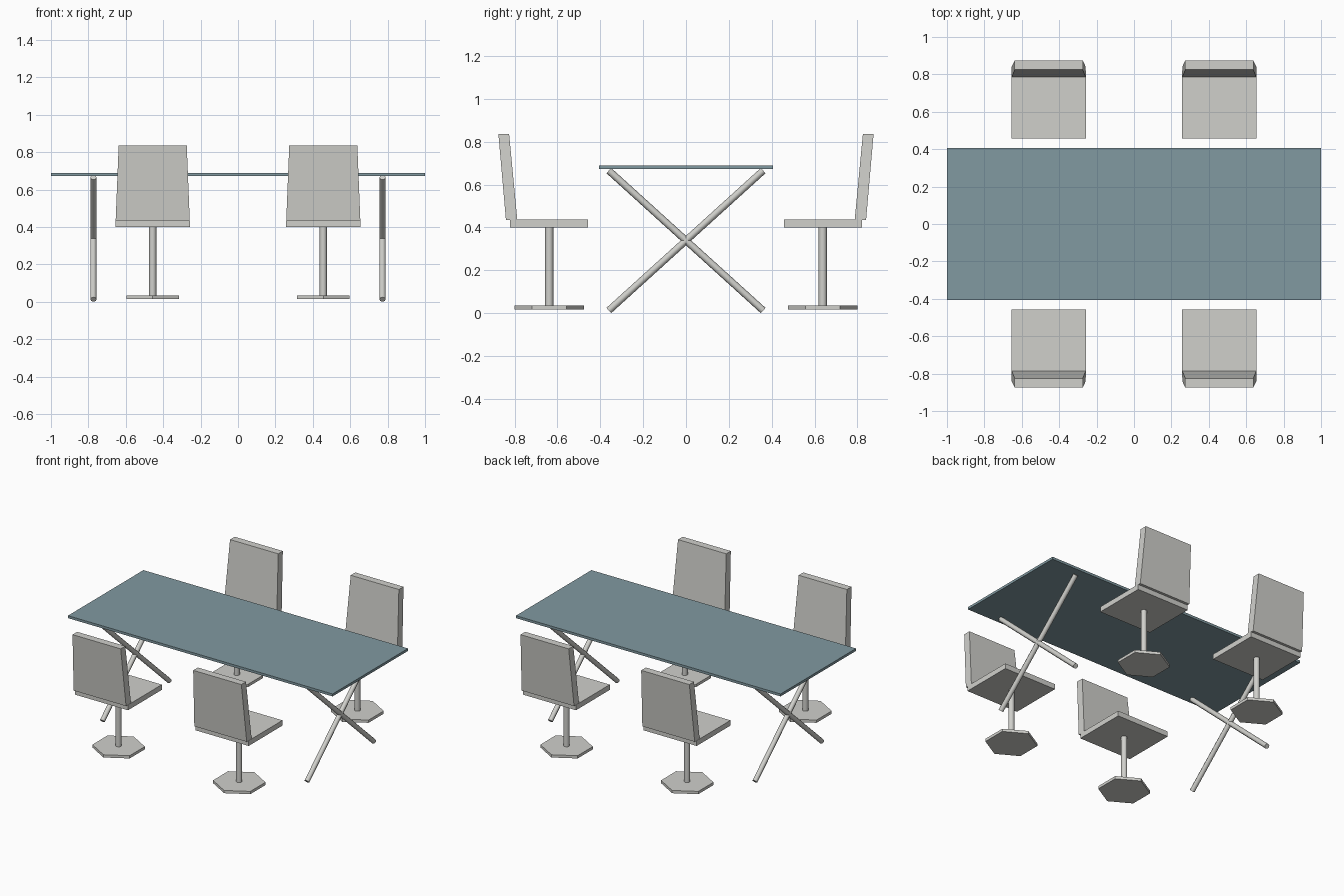
import bpy, bmesh, math
from mathutils import Vector

cube = bpy.data.objects.get("Cube")
if cube:
    bpy.data.objects.remove(cube, do_unlink=True)


def material(name, rgb):
    mat = bpy.data.materials.new(name)
    mat.use_nodes = True
    colour = (*rgb, 1)
    mat.diffuse_color = colour
    mat.node_tree.nodes["Principled BSDF"].inputs["Base Color"].default_value = colour
    return mat


GREY = material("light grey", (0.63, 0.63, 0.60))
SLATE = material("slate blue", (0.22, 0.32, 0.355))


def finish(bm, name, mat, smooth=False):
    bmesh.ops.recalc_face_normals(bm, faces=bm.faces)
    mesh = bpy.data.meshes.new(name)
    bm.to_mesh(mesh)
    bm.free()
    mesh.materials.append(mat)
    obj = bpy.data.objects.new(name, mesh)
    bpy.context.collection.objects.link(obj)
    if smooth:
        bpy.ops.object.select_all(action="DESELECT")
        obj.select_set(True)
        bpy.context.view_layer.objects.active = obj
        bpy.ops.object.shade_smooth_by_angle(angle=math.radians(50))
    return obj


def box(name, low, high, mat):
    low, high = Vector(low), Vector(high)
    bm = bmesh.new()
    bmesh.ops.create_cube(bm, size=1)
    for v in bm.verts:
        v.co = (low + high) / 2 + v.co * (high - low)
    return finish(bm, name, mat)


def rod(name, start, end, radius, sides, mat, smooth=True):
    start, end = Vector(start), Vector(end)
    axis = end - start
    bm = bmesh.new()
    bmesh.ops.create_cone(bm, cap_ends=True, segments=sides, radius1=radius,
                          radius2=radius, depth=axis.length)
    turn = Vector((0, 0, 1)).rotation_difference(axis).to_matrix()
    for v in bm.verts:
        v.co = turn @ v.co + (start + end) / 2
    return finish(bm, name, mat, smooth)


def backrest(name, x, side):
    # tapered slab leaning away from the table: (y, z, half width)
    profile = [(0.787, 0.435, 0.198), (0.84, 0.435, 0.198),
               (0.875, 0.835, 0.182), (0.825, 0.835, 0.182)]
    bm = bmesh.new()
    rings = [[bm.verts.new((x + s * w, side * y, z)) for y, z, w in profile]
             for s in (-1, 1)]
    for ring in rings:
        bm.faces.new(ring)
    for i in range(4):
        j = (i + 1) % 4
        bm.faces.new((rings[0][i], rings[0][j], rings[1][j], rings[1][i]))
    return finish(bm, name, GREY)


# Table
box("table_top", (-1, -0.407, 0.672), (1, 0.407, 0.689), SLATE)
for label, x in (("right", -0.773), ("left", 0.773)):
    for n, s in (("rising", 1), ("falling", -1)):
        rod(f"{label}_{n}_leg", (x, -0.36 * s, 0.0125), (x, 0.36 * s, 0.665),
            0.0165, 8, GREY)

# Four chairs facing the table
for end, side in (("front", -1), ("back", 1)):
    for label, x in (("right", -0.456), ("left", 0.456)):
        name = f"{end}_{label}_chair"
        y = side * 0.638
        edges = sorted((side * 0.457, side * 0.822))
        box(name + "_seat", (x - 0.2, edges[0], 0.40), (x + 0.2, edges[1], 0.436), GREY)
        backrest(name + "_backrest", x, side)
        rod(name + "_post", (x, y, 0.03), (x, y, 0.405), 0.019, 16, GREY)
        rod(name + "_base", (x, y, 0.016), (x, y, 0.035), 0.163, 6, GREY, smooth=False)
